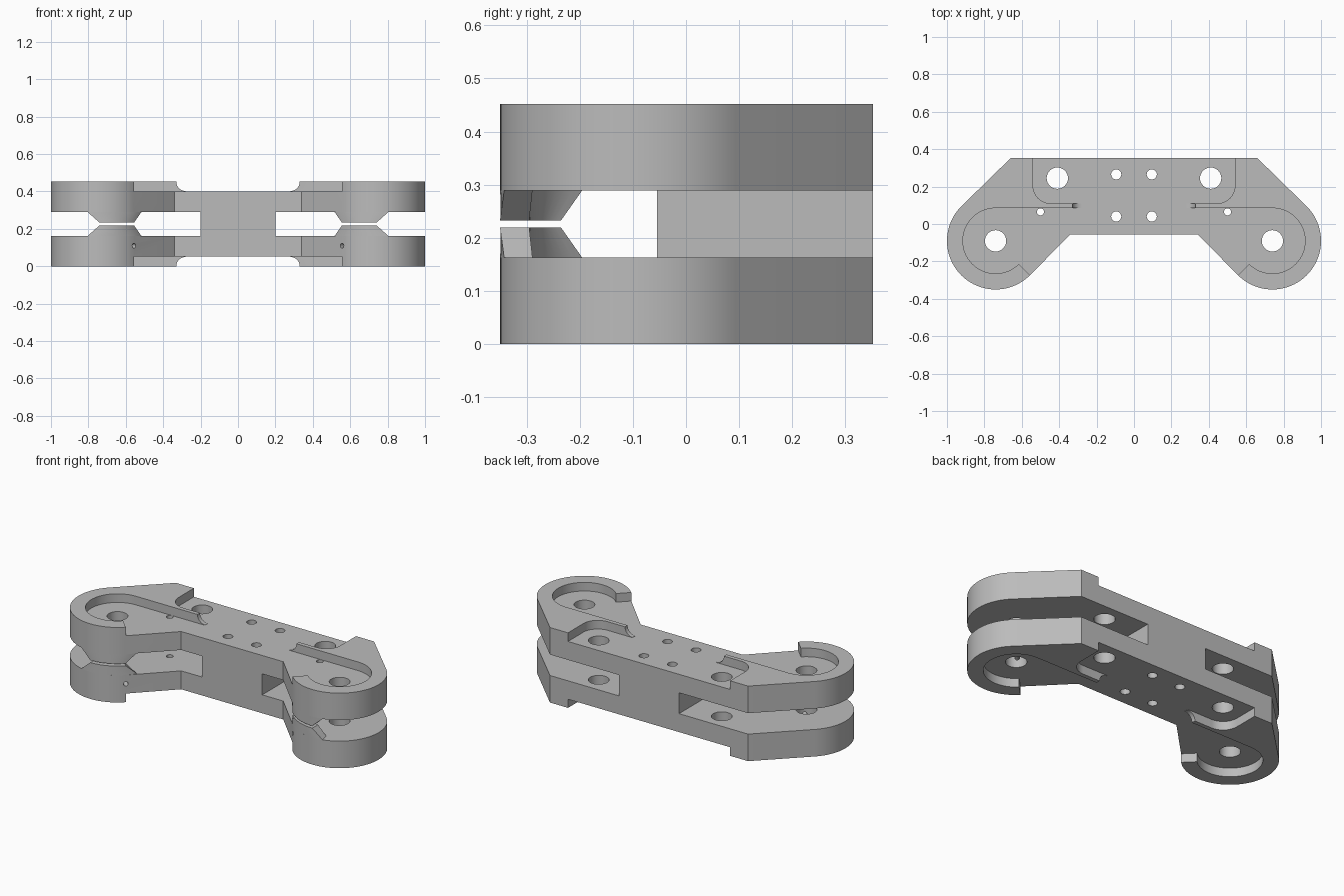
import bpy
import bmesh
from math import sin, cos, radians, pi
from mathutils import Matrix

if "Cube" in bpy.data.objects:
    bpy.data.objects.remove(bpy.data.objects["Cube"], do_unlink=True)

H = 0.452                      # total height
SLOT = 0.163                   # slot floor height
DEPTH = 0.052                  # recess depth
PX, PY, R = 0.74, -0.09, 0.26  # pivot centre and end radius

grey = bpy.data.materials.new("machined_grey")
grey.use_nodes = True
colour = (0.5, 0.5, 0.5, 1)
grey.diffuse_color = colour
grey.node_tree.nodes["Principled BSDF"].inputs["Base Color"].default_value = colour


def arc(cx, cy, r, a0, a1, n):
    angles = [radians(a0 + (a1 - a0) * i / n) for i in range(n + 1)]
    return [(cx + r * cos(a), cy + r * sin(a)) for a in angles]


def both_sides(half):
    return half + [(-x, y) for x, y in reversed(half)]


def loft(name, low, z0, z1, high=None):
    """Solid between two matching flat loops."""
    high = high or low
    bm = bmesh.new()
    a = [bm.verts.new((x, y, z0)) for x, y in low]
    b = [bm.verts.new((x, y, z1)) for x, y in high]
    bm.faces.new(a)
    bm.faces.new(b)
    for i in range(len(a)):
        j = (i + 1) % len(a)
        bm.faces.new((a[i], a[j], b[j], b[i]))
    bmesh.ops.recalc_face_normals(bm, faces=bm.faces[:])
    mesh = bpy.data.meshes.new(name)
    bm.to_mesh(mesh)
    bm.free()
    mesh.materials.append(grey)
    ob = bpy.data.objects.new(name, mesh)
    bpy.context.collection.objects.link(ob)
    return ob


def activate(ob):
    bpy.ops.object.select_all(action='DESELECT')
    ob.select_set(True)
    bpy.context.view_layer.objects.active = ob


def cut(body, cutter):
    cutter.hide_render = True
    mod = body.modifiers.new("cut", 'BOOLEAN')
    mod.operation = 'DIFFERENCE'
    mod.solver = 'EXACT'
    mod.object = cutter
    activate(body)
    bpy.ops.object.modifier_apply(modifier=mod.name)
    bpy.data.objects.remove(cutter, do_unlink=True)


def rod(x, y, r, z0, z1, n=32):
    return loft("cutter", arc(x, y, r, 0, 360 - 360 / n, n - 1), z0, z1)


# Main body: chamfered bar with two rounded arms
outline = both_sides([(0.66, 0.352)] + arc(PX, PY, R, 45, -135, 40) + [(0.34, -0.055)])
body = loft("bracket_body", outline, 0, H)

# Recesses on top and bottom, leaving the curved rims and thin ribs
recess = both_sides(
    [(0.54, 0.45)] + arc(0.445, 0.205, 0.095, 0, -90, 10)
    + [(0.28, 0.11), (0.28, 0.085)]
    + arc(PX, PY, 0.175, 90, -135, 40)
    + [(0.48, -0.35), (0.4, -0.4)])
for z0, z1 in ((H - DEPTH, H + 0.1), (-0.1, DEPTH)):
    cut(body, loft("cutter", recess, z0, z1))

for s in (-1, 1):
    # Slot through each arm
    slot = [(s * x, y) for x, y in ((0.2, -1), (1.2, -1), (1.2, 1), (0.2, 1))]
    cut(body, loft("cutter", slot, SLOT, H - SLOT))

    # Concave run-outs at the rib ends
    for z in (0, H):
        c = rod(0, 0, 0.05, -0.02, 0.02)
        c.matrix_world = Matrix.Translation((s * 0.28, 0.0975, z)) @ Matrix.Rotation(pi / 2, 4, 'X')
        cut(body, c)

    # Through holes: pivots, mounts, bolts and pins
    for x, y, r in ((PX, PY, 0.057), (0.41, 0.245, 0.057), (0.095, 0.265, 0.027),
                    (0.095, 0.04, 0.027), (0.5, 0.065, 0.019)):
        cut(body, rod(s * x, y, r, -0.2, H + 0.2))

    # Cross hole from the lower arm's rim to its pivot bore
    c = rod(0, 0, 0.013, 0, 0.32, 16)
    turn = Matrix.Rotation(radians(-135 if s > 0 else -45), 4, 'Z') @ Matrix.Rotation(pi / 2, 4, 'Y')
    c.matrix_world = Matrix.Translation((s * PX, PY, 0.11)) @ turn
    cut(body, c)

parts = [body]

# Tapered stops on the facing arm surfaces
def stop_loop(s, a0, a1):
    loop = arc(PX, PY, R, a0, a1, 12) + arc(PX, PY, 0.205, a1, a0, 12)
    return [(s * x, y) for x, y in loop]


for s, side in ((1, "left"), (-1, "right")):
    wide, narrow = stop_loop(s, -76, -149), stop_loop(s, -90, -135)
    parts.append(loft("lower_stop_" + side, wide, SLOT, 0.219, narrow))
    parts.append(loft("upper_stop_" + side, wide, H - SLOT, H - 0.219, narrow))

for ob in parts:
    activate(ob)
    bpy.ops.object.shade_smooth_by_angle(angle=radians(30))
